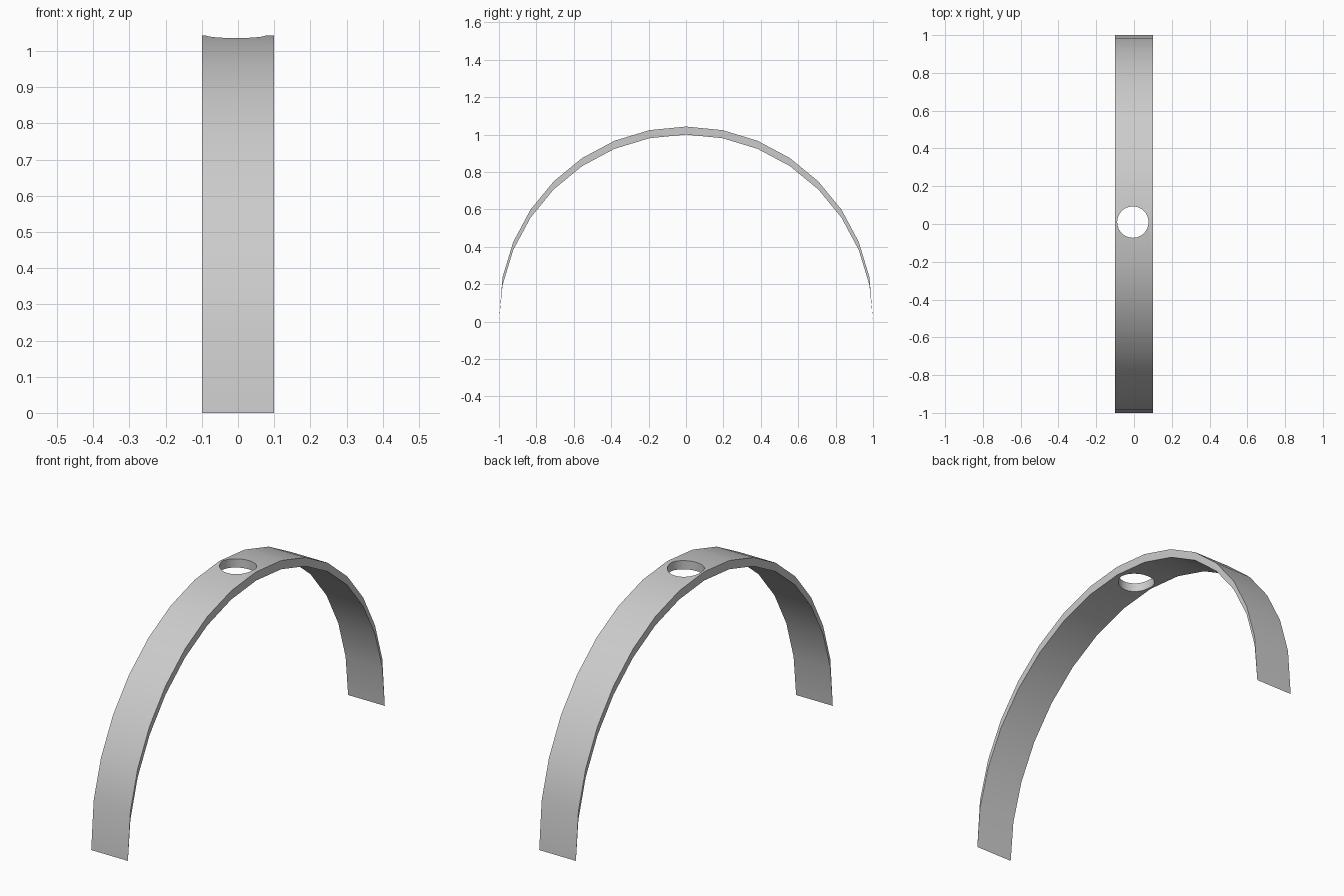
import bpy, bmesh, math

if "Cube" in bpy.data.objects:
    bpy.data.objects.remove(bpy.data.objects["Cube"])

SEGMENTS, HALF_WIDTH, THICKNESS = 16, 0.1, 0.043

# Arched band: half-circle underside, top side lifted straight up, ends tapering to an edge
bm = bmesh.new()
rows = []
for i in range(SEGMENTS + 1):
    a = math.pi * i / SEGMENTS
    y, z = math.cos(a), max(0.0, math.sin(a))
    lift = 0.0 if i in (0, SEGMENTS) else THICKNESS
    if lift == 0.0:
        z = 0.0
    inner = [bm.verts.new((x, y, z)) for x in (-HALF_WIDTH, HALF_WIDTH)]
    outer = inner if lift == 0.0 else [
        bm.verts.new((x, y, z + lift)) for x in (-HALF_WIDTH, HALF_WIDTH)]
    rows.append((inner[0], inner[1], outer[1], outer[0]))
for r, s in zip(rows, rows[1:]):
    for k in range(4):
        quad = (r[k], r[(k + 1) % 4], s[(k + 1) % 4], s[k])
        face = list(dict.fromkeys(quad))
        if len(face) > 2:
            bm.faces.new(face)
bmesh.ops.recalc_face_normals(bm, faces=bm.faces)
mesh = bpy.data.meshes.new("arched_band")
bm.to_mesh(mesh)
bm.free()
band = bpy.data.objects.new("arched_band", mesh)
bpy.context.collection.objects.link(band)

# Round hole through the crown
bpy.ops.mesh.primitive_cylinder_add(vertices=48, radius=0.083, depth=0.4,
                                    location=(-0.006, 0.01, 1.0))
cutter = bpy.context.object
cutter.name = "hole_cutter"
cutter.hide_render = True
cut = band.modifiers.new("crown_hole", 'BOOLEAN')
cut.operation = 'DIFFERENCE'
cut.solver = 'EXACT'
cut.object = cutter

bpy.ops.object.select_all(action='DESELECT')
band.select_set(True)
bpy.context.view_layer.objects.active = band
bpy.ops.object.modifier_apply(modifier=cut.name)
bpy.data.objects.remove(cutter)
bpy.ops.object.shade_smooth_by_angle(angle=math.radians(30))
